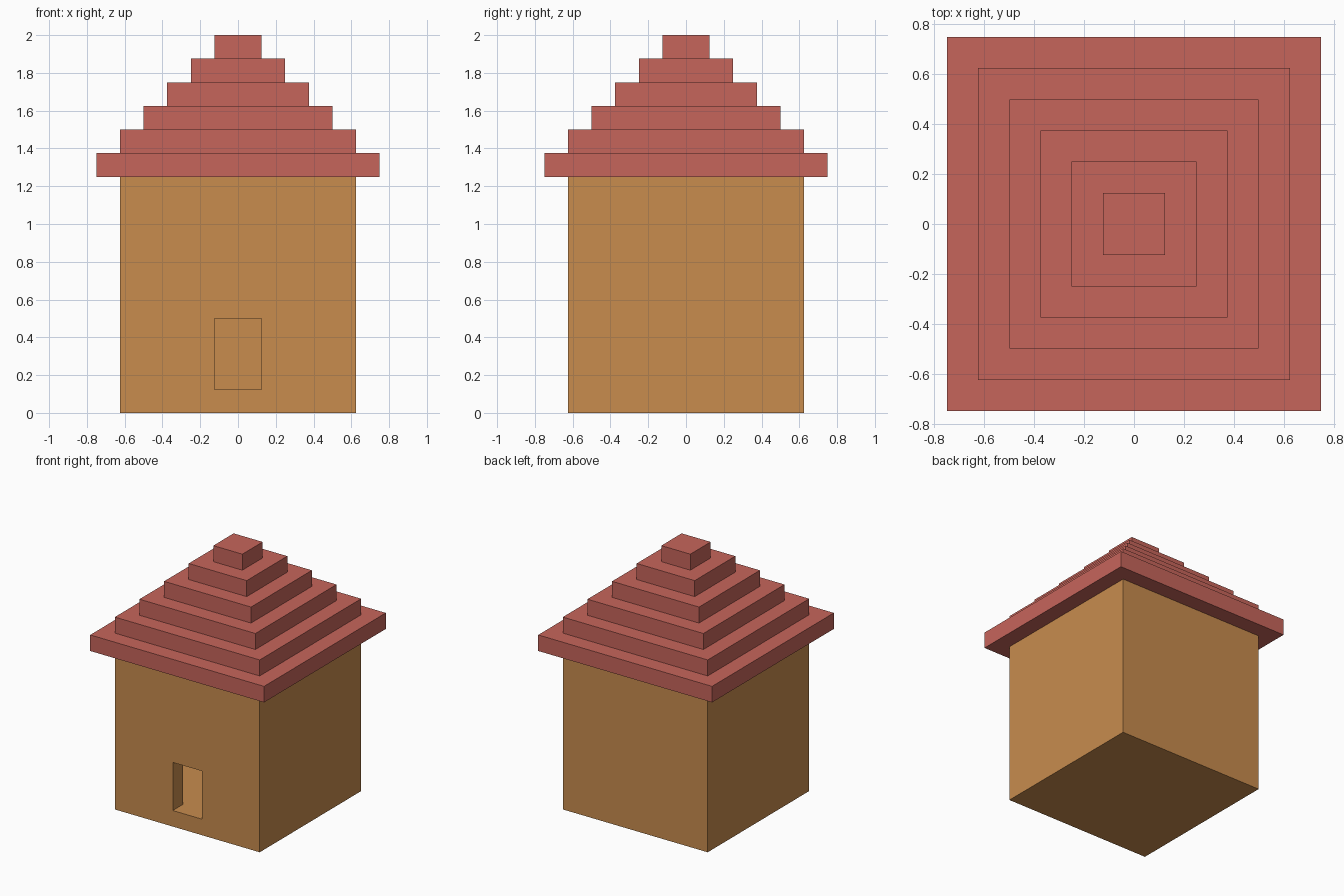
import bpy, bmesh

if "Cube" in bpy.data.objects:
    bpy.data.objects.remove(bpy.data.objects["Cube"])

U = 0.125  # block size


def material(name, rgb):
    m = bpy.data.materials.new(name)
    m.diffuse_color = (*rgb, 1.0)
    m.use_nodes = True
    m.node_tree.nodes["Principled BSDF"].inputs["Base Color"].default_value = m.diffuse_color
    return m


ochre = material("ochre_wall", (0.578, 0.262, 0.076))
red = material("red_roof", (0.565, 0.130, 0.105))


def add_object(name, bm, mat):
    bmesh.ops.recalc_face_normals(bm, faces=bm.faces)
    mesh = bpy.data.meshes.new(name)
    bm.to_mesh(mesh)
    bm.free()
    mesh.materials.append(mat)
    ob = bpy.data.objects.new(name, mesh)
    bpy.context.collection.objects.link(ob)
    return ob


def box(name, lo, hi, mat):
    # box between two corners given in blocks
    bm = bmesh.new()
    bmesh.ops.create_cube(bm, size=1)
    for v in bm.verts:
        v.co = [(lo[i] if v.co[i] < 0 else hi[i]) * U for i in range(3)]
    return add_object(name, bm, mat)


# walls: hollow block with floor, ceiling and a door opening in the front
walls = box("walls", (-5, -5, 0), (5, 5, 10), ochre)
cutters = [
    box("room_cutter", (-4, -4, 1), (4, 4, 9), ochre),
    box("door_cutter", (-1, -6, 1), (1, -3, 4), ochre),
]
bpy.context.view_layer.objects.active = walls
for c in cutters:
    mod = walls.modifiers.new(c.name, 'BOOLEAN')
    mod.operation = 'DIFFERENCE'
    mod.solver = 'EXACT'
    mod.object = c
    bpy.ops.object.modifier_apply(modifier=mod.name)
for c in cutters:
    bpy.data.objects.remove(c)

# roof: stepped pyramid made of stacked square rings
bm = bmesh.new()
rings = []
for step in range(6):
    r = (6 - step) * U
    for z in ((10 + step) * U, (11 + step) * U):
        rings.append([bm.verts.new((sx * r, sy * r, z))
                      for sx, sy in ((-1, -1), (1, -1), (1, 1), (-1, 1))])
for a, b in zip(rings, rings[1:]):
    for i in range(4):
        j = (i + 1) % 4
        bm.faces.new((a[i], a[j], b[j], b[i]))
bm.faces.new(rings[0][::-1])
bm.faces.new(rings[-1])
add_object("stepped_roof", bm, red)
